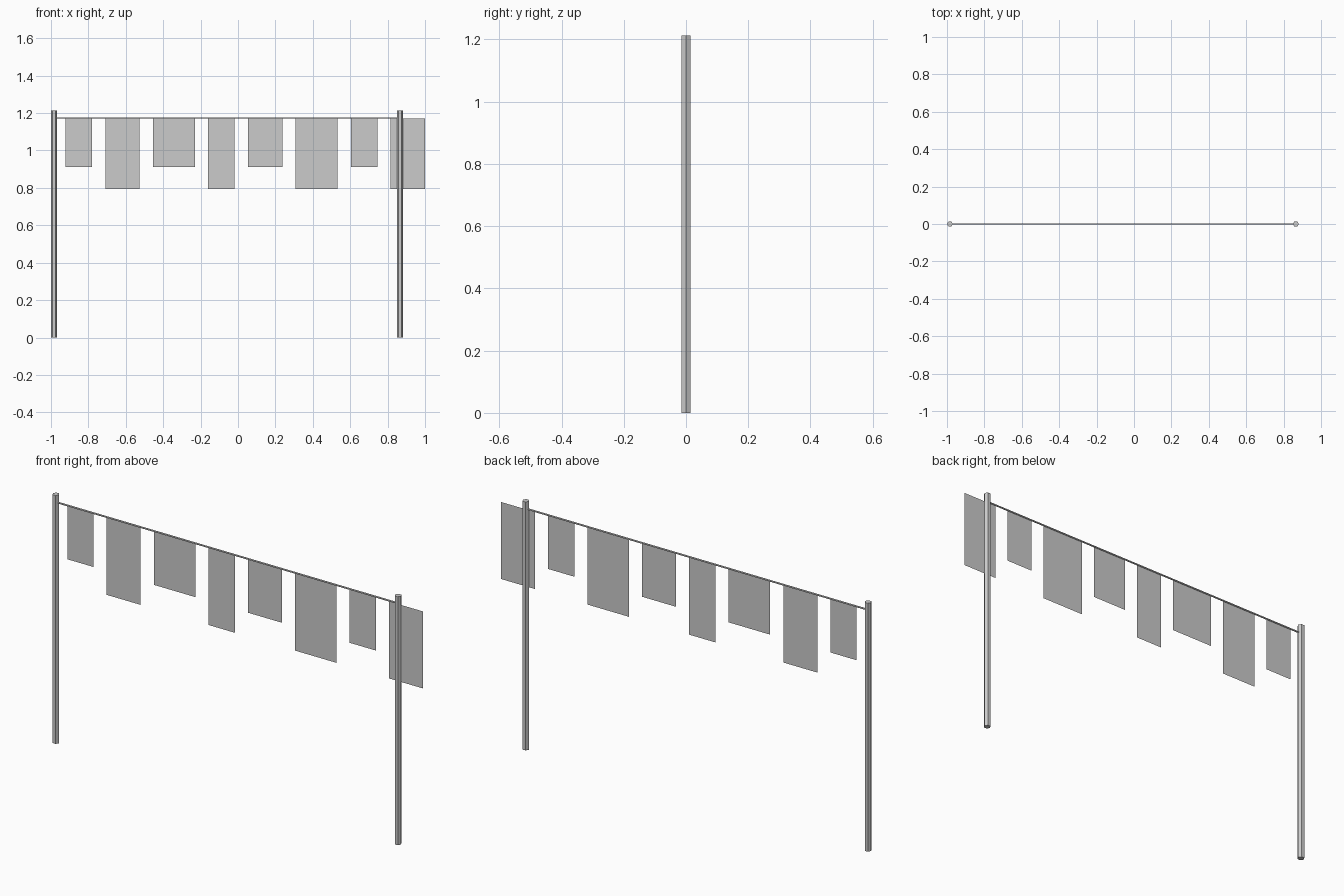
import bpy
import math

if "Cube" in bpy.data.objects:
    bpy.data.objects.remove(bpy.data.objects["Cube"])

POST_H = 1.213
POST_R = 0.016
LEFT_X, RIGHT_X = -0.984, 0.865
ROPE_Z = 1.174


def rod(name, radius, length, location, rotation=(0, 0, 0)):
    bpy.ops.mesh.primitive_cylinder_add(vertices=6, radius=radius, depth=length,
                                        location=location, rotation=rotation)
    ob = bpy.context.object
    ob.name = name
    return ob


def flag(name, x0, width, bottom, top=1.17):
    mesh = bpy.data.meshes.new(name)
    x1 = x0 + width
    mesh.from_pydata([(x0, 0, bottom), (x1, 0, bottom), (x1, 0, top), (x0, 0, top)],
                     [], [(0, 1, 2, 3)])
    ob = bpy.data.objects.new(name, mesh)
    bpy.context.collection.objects.link(ob)
    return ob


# Hexagonal posts, with a corner pointing along x
for side, x in (("left", LEFT_X), ("right", RIGHT_X)):
    rod(side + "_post", POST_R, POST_H, (x, 0, POST_H / 2), (0, 0, math.pi / 2))

# Thin line strung between the posts
rod("line", 0.004, RIGHT_X - LEFT_X, ((LEFT_X + RIGHT_X) / 2, 0, ROPE_Z),
    (0, math.pi / 2, 0))

# Hanging cloths: three repeating widths, alternating short and long
widths = (0.142, 0.184, 0.225)
x = -0.922
for i in range(8):
    w = widths[i % 3]
    flag(f"cloth_{i + 1}", x, w, 0.794 if i % 2 else 0.911)
    x += w + 0.0705
